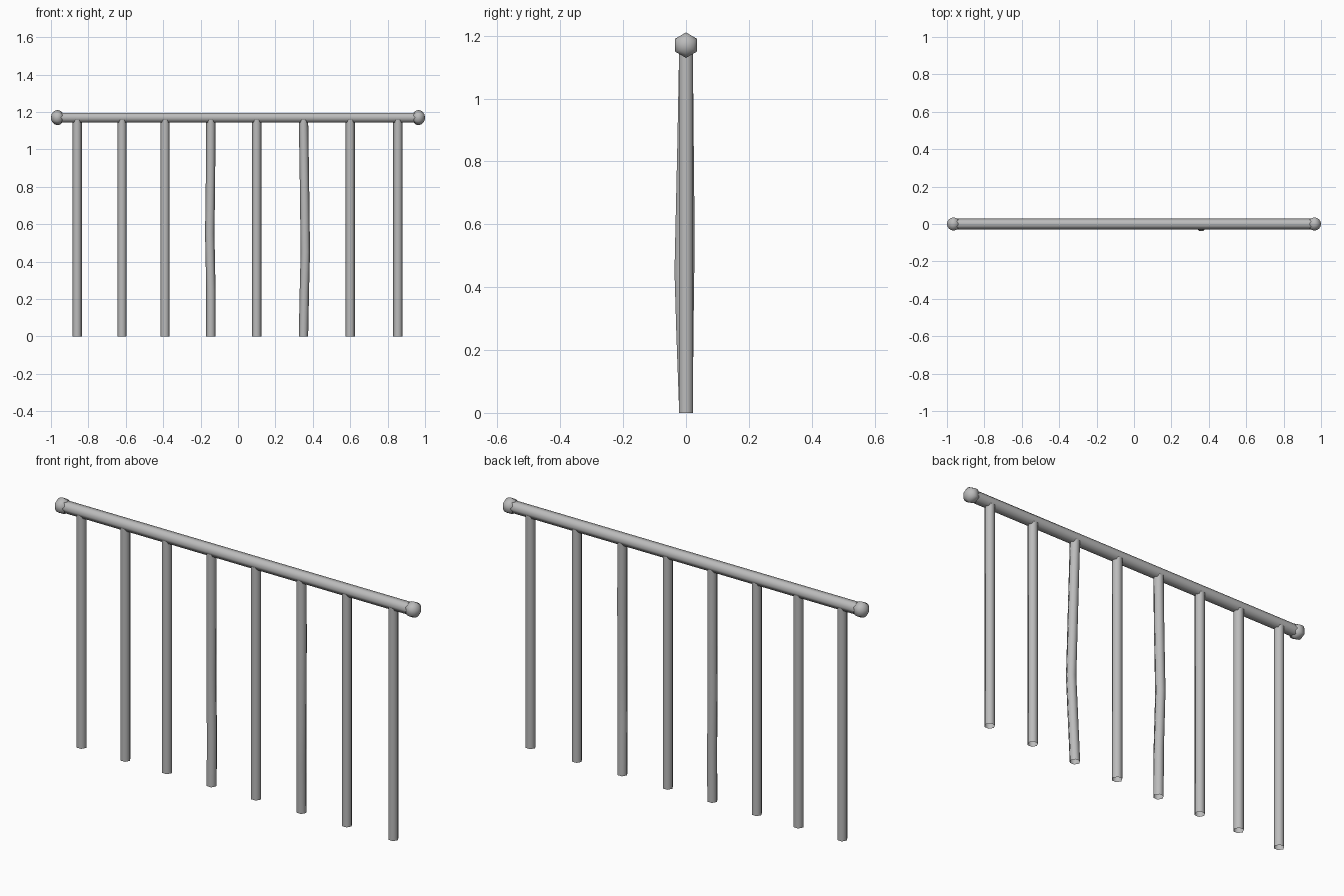
import bpy, bmesh
from math import cos, sin, pi
from mathutils import Matrix, Vector

if "Cube" in bpy.data.objects:
    bpy.data.objects.remove(bpy.data.objects["Cube"], do_unlink=True)

metal = bpy.data.materials.new("grey metal")
metal.use_nodes = True
GREY = (0.5, 0.5, 0.5, 1)
metal.diffuse_color = GREY
metal.node_tree.nodes["Principled BSDF"].inputs["Base Color"].default_value = GREY

SIDES = 6
RAIL_Z = 1.17


def finish(name, bm):
    bmesh.ops.recalc_face_normals(bm, faces=bm.faces[:])
    mesh = bpy.data.meshes.new(name)
    bm.to_mesh(mesh)
    bm.free()
    mesh.materials.append(metal)
    mesh.shade_smooth()
    obj = bpy.data.objects.new(name, mesh)
    bpy.context.collection.objects.link(obj)
    return obj


def tube(name, path, radius, u, v):
    """Open six-sided tube through the path points, corners starting on axis u."""
    bm = bmesh.new()
    rings = []
    for p in path:
        angles = [2 * pi * i / SIDES for i in range(SIDES)]
        rings.append([bm.verts.new(Vector(p) + radius * (cos(a) * u + sin(a) * v)) for a in angles])
    for low, high in zip(rings, rings[1:]):
        for i in range(SIDES):
            j = (i + 1) % SIDES
            bm.faces.new((low[i], low[j], high[j], high[i]))
    return finish(name, bm)


X, Y, Z = Vector((1, 0, 0)), Vector((0, 1, 0)), Vector((0, 0, 1))

# Handrail
tube("top_rail", [(-0.965, 0, RAIL_Z), (0.965, 0, RAIL_Z)], 0.0295, Y, Z)

# Ball finials, poles along the rail
for side, sign in (("left", 1), ("right", -1)):
    bm = bmesh.new()
    bmesh.ops.create_uvsphere(bm, u_segments=SIDES, v_segments=8, radius=0.0405)
    place = (Matrix.Translation((sign * 0.965, 0, RAIL_Z))
             @ Matrix.Diagonal((0.865, 1, 1, 1))
             @ Matrix.Rotation(pi / 2, 4, "Y") @ Matrix.Rotation(pi / 2, 4, "Z"))
    bmesh.ops.transform(bm, matrix=place, verts=bm.verts[:])
    finish(side + "_finial", bm)

# Balusters: two of them are bent, given as (height, x offset, y offset)
bends = {
    3: [(0.25, 0, 0.002), (0.55, -0.006, 0.006), (0.85, -0.002, 0.003)],
    5: [(0.25, 0.005, -0.009), (0.45, 0.01, -0.015), (0.85, 0.005, -0.006)],
}
for n, x in enumerate((-0.86, -0.62, -0.39, -0.145, 0.10, 0.35, 0.60, 0.855)):
    path = [(x, 0, 0)]
    path += [(x + dx, dy, z) for z, dx, dy in bends.get(n, [])]
    path.append((x, 0, RAIL_Z - 0.005))
    tube(f"baluster_{n + 1}", path, 0.025, X, Y)
